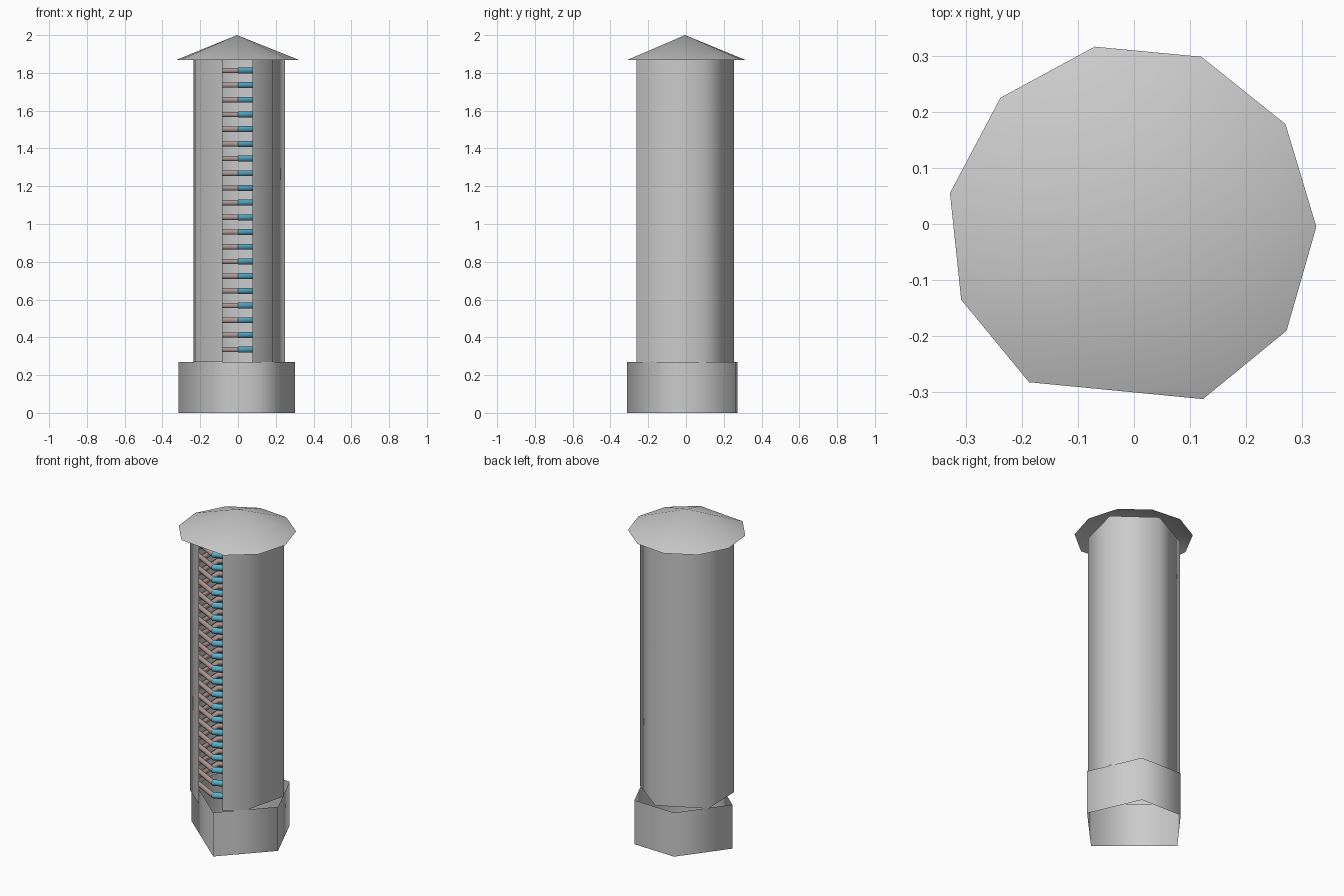
import bpy, bmesh, math
from mathutils import Vector

if "Cube" in bpy.data.objects:
    bpy.data.objects.remove(bpy.data.objects["Cube"])


def make_object(name, bm, colour=None):
    mesh = bpy.data.meshes.new(name)
    for f in bm.faces:
        f.smooth = True
    bm.to_mesh(mesh)
    bm.free()
    obj = bpy.data.objects.new(name, mesh)
    bpy.context.collection.objects.link(obj)
    if colour:
        mat = bpy.data.materials.new(name + "_paint")
        mat.diffuse_color = colour
        mat.use_nodes = True
        mat.node_tree.nodes["Principled BSDF"].inputs["Base Color"].default_value = mat.diffuse_color
        mesh.materials.append(mat)
    return obj


def wall(name, outline, z0, z1, closed=True):
    """Open upright shell; the outline runs counter-clockwise."""
    bm = bmesh.new()
    low = [bm.verts.new((x, y, z0)) for x, y in outline]
    high = [bm.verts.new((x, y, z1)) for x, y in outline]
    n = len(outline)
    for i in range(n if closed else n - 1):
        j = (i + 1) % n
        bm.faces.new((low[i], low[j], high[j], high[i]))
    return make_object(name, bm)


def tubes(name, path, radius, heights, colour, sides=6):
    """The same horizontal tube repeated at every height."""
    bm = bmesh.new()
    pts = [Vector((x, y, 0)) for x, y in path]
    for z in heights:
        rings = []
        for p in pts:
            out = p.normalized()
            rings.append([bm.verts.new(p + out * radius * math.cos(a) + Vector((0, 0, z + radius * math.sin(a))))
                          for a in (math.tau * k / sides for k in range(sides))])
        for a, b in zip(rings, rings[1:]):
            for k in range(sides):
                m = (k + 1) % sides
                bm.faces.new((a[k], b[k], b[m], a[m]))
    bmesh.ops.recalc_face_normals(bm, faces=bm.faces)
    return make_object(name, bm, colour)


# Five-sided open base collar
wall("base_collar", [(0.05, -0.312), (0.303, -0.045), (0.165, 0.265), (-0.11, 0.273), (-0.315, 0.0)], 0, 0.27)

# Tower shell with a full-height slot left open at the front
body = [(0.078, -0.262), (0.184, -0.18), (0.25, 0.09), (0.03, 0.255),
        (-0.235, 0.12), (-0.228, -0.142), (-0.082, -0.262)]
wall("tower_shell", body, 0.27, 1.87, closed=False)

# Stacked coil rings inside, blue on the right and reddish grey on the left
levels = [0.335 + i * 0.0778 for i in range(20)]
inner = [(x * 0.93, y * 0.93) for x, y in body[1:6]]
front = (0.0, -0.24)
tubes("cool_coils", [front] + inner[:3], 0.018, levels, (0.1, 0.45, 0.62, 1))
tubes("warm_coils", inner[2:] + [front], 0.016, levels, (0.45, 0.34, 0.32, 1))

# Shallow conical roof with a ten-sided eave
eave = [(0.325, -0.005), (0.27, 0.178), (0.12, 0.298), (-0.07, 0.316), (-0.238, 0.225),
        (-0.328, 0.055), (-0.308, -0.135), (-0.187, -0.282), (0.123, -0.312), (0.272, -0.19)]
bm = bmesh.new()
rim = [bm.verts.new((x, y, 1.868)) for x, y in eave]
tip = bm.verts.new((-0.005, -0.005, 2.0))
for i in range(len(rim)):
    bm.faces.new((rim[i], rim[(i + 1) % len(rim)], tip))
make_object("roof", bm)
